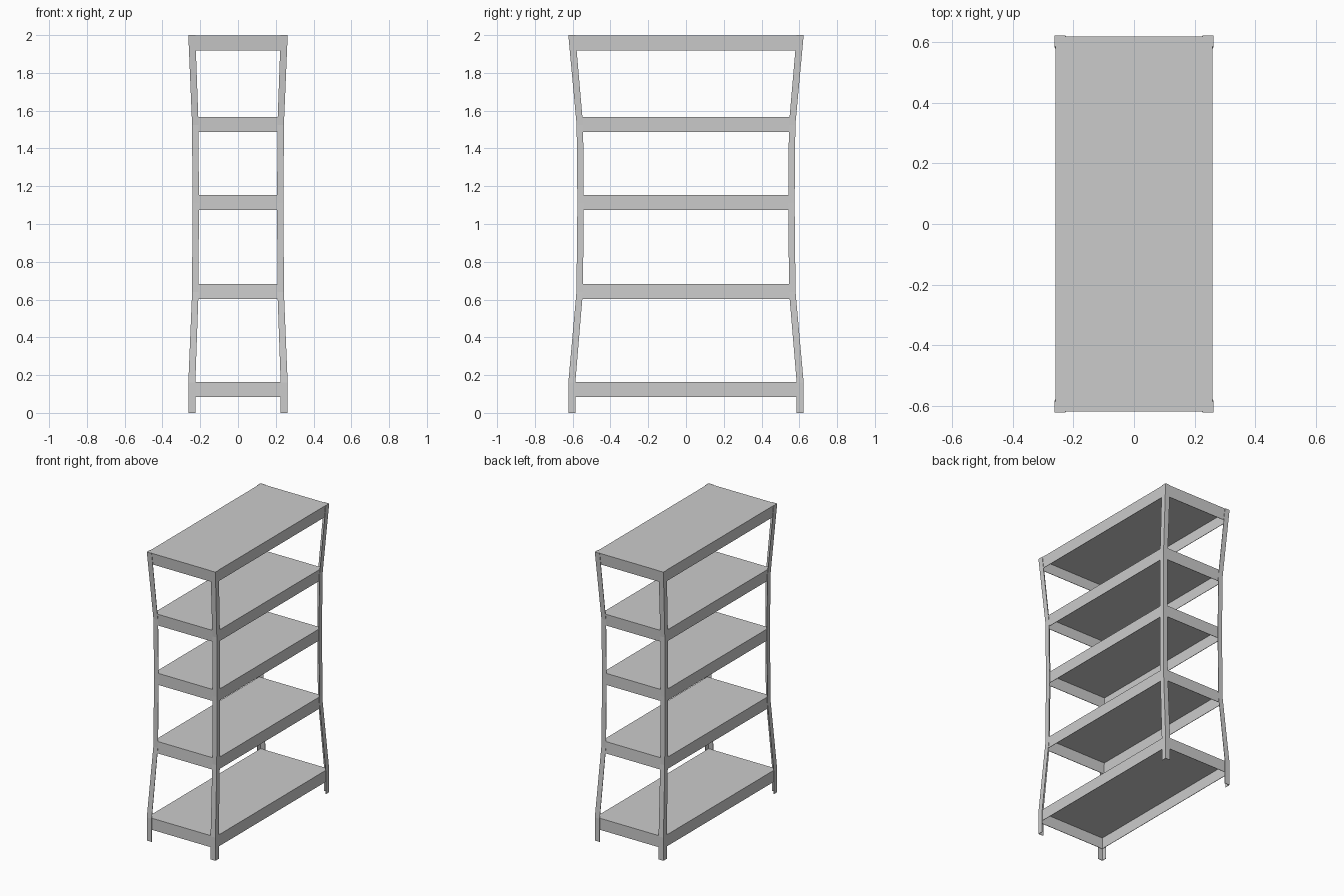
import bpy, bmesh

if "Cube" in bpy.data.objects:
    bpy.data.objects.remove(bpy.data.objects["Cube"])

# Outer outline of the rack: (height, half width x, half depth y)
PROFILE = [(0.0, 0.263, 0.623), (0.16, 0.263, 0.623), (0.64, 0.243, 0.580),
           (1.11, 0.241, 0.575), (1.525, 0.243, 0.579), (2.0, 0.263, 0.623)]
SHELF_TOPS = [0.163, 0.682, 1.153, 1.566, 1.999]
SKIRT = 0.08      # height of the folded shelf edge
FLANGE = 0.037    # width of each side of the angle posts
SHEET = 0.003     # sheet metal thickness


def half_size(z):
    """Half width and depth of the rack at height z."""
    for (z0, x0, y0), (z1, x1, y1) in zip(PROFILE, PROFILE[1:]):
        if z <= z1:
            t = (z - z0) / (z1 - z0)
            return x0 + t * (x1 - x0), y0 + t * (y1 - y0)
    return PROFILE[-1][1:]


def finish(bm, name):
    bmesh.ops.recalc_face_normals(bm, faces=bm.faces)
    mesh = bpy.data.meshes.new(name)
    bm.to_mesh(mesh)
    bm.free()
    obj = bpy.data.objects.new(name, mesh)
    bpy.context.collection.objects.link(obj)
    return obj


def make_post(name, sx, sy):
    """L-section post lofted through the profile heights."""
    bm = bmesh.new()
    rings = []
    for z, hx, hy in PROFILE:
        f = FLANGE * hx / PROFILE[0][1]
        section = [(0, 0), (f, 0), (f, SHEET), (SHEET, SHEET), (SHEET, f), (0, f)]
        rings.append([bm.verts.new((sx * (hx - a), sy * (hy - b), z)) for a, b in section])
    for lo, hi in zip(rings, rings[1:]):
        for i in range(6):
            j = (i + 1) % 6
            bm.faces.new((lo[i], lo[j], hi[j], hi[i]))
    bm.faces.new(rings[0])
    bm.faces.new(rings[-1])
    return finish(bm, name)


def make_ring(bm, z, inset, size_z):
    hx, hy = half_size(size_z)
    hx, hy = hx - inset, hy - inset
    return [bm.verts.new((sx * hx, sy * hy, z))
            for sx, sy in ((-1, -1), (1, -1), (1, 1), (-1, 1))]


def make_shelf(name, top):
    """Sheet tray with its edges folded down, open underneath."""
    bottom = top - SKIRT
    bm = bmesh.new()
    rings = [make_ring(bm, top - SHEET, 2 * SHEET, top),
             make_ring(bm, bottom, 2 * SHEET, bottom),
             make_ring(bm, bottom, SHEET, bottom),
             make_ring(bm, top, SHEET, top)]
    for a, b in zip(rings, rings[1:]):
        for i in range(4):
            j = (i + 1) % 4
            bm.faces.new((a[i], a[j], b[j], b[i]))
    bm.faces.new(rings[0])
    bm.faces.new(rings[-1])
    return finish(bm, name)


# Corner posts
for side, sx in (("left", -1), ("right", 1)):
    for end, sy in (("front", -1), ("back", 1)):
        make_post(f"{end}_{side}_post", sx, sy)

# Shelves
for n, top in enumerate(SHELF_TOPS, 1):
    make_shelf(f"shelf_{n}", top)
